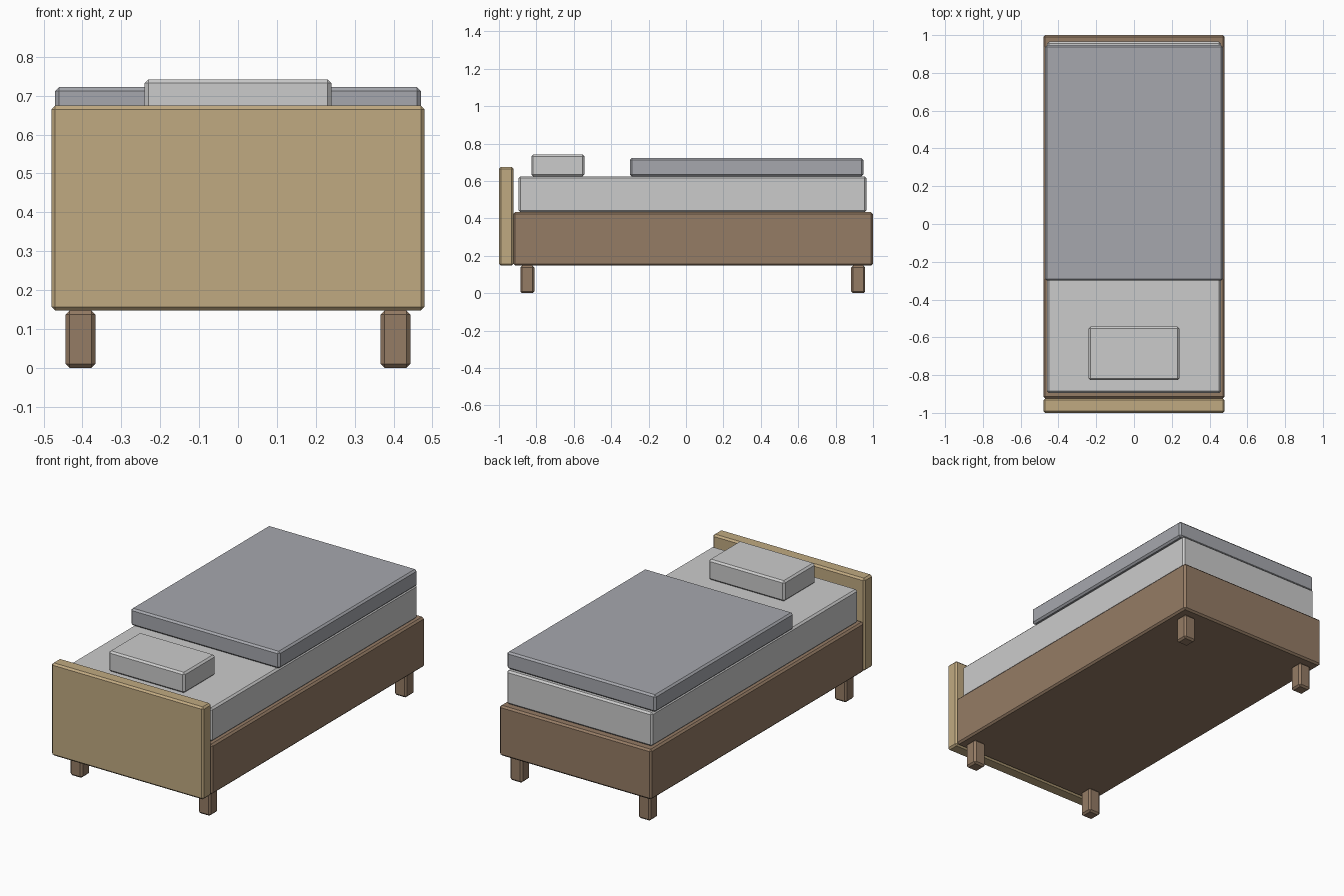
import bpy

if "Cube" in bpy.data.objects:
    bpy.data.objects.remove(bpy.data.objects["Cube"])


def material(name, color):
    m = bpy.data.materials.new(name)
    m.diffuse_color = (*color, 1)
    m.use_nodes = True
    m.node_tree.nodes["Principled BSDF"].inputs["Base Color"].default_value = m.diffuse_color
    return m


def box(name, x, y, z, mat=None, bevel=0.01):
    """Chamfered box from (min, max) ranges."""
    ranges = (x, y, z)
    bpy.ops.mesh.primitive_cube_add(size=1, location=[(a + b) / 2 for a, b in ranges])
    ob = bpy.context.object
    ob.name = name
    ob.scale = [b - a for a, b in ranges]
    bpy.ops.object.transform_apply(location=False, rotation=False, scale=True)
    mod = ob.modifiers.new("chamfer", 'BEVEL')
    mod.width = bevel
    mod.segments = 1
    if mat:
        ob.data.materials.append(mat)
    return ob


brown = material("dark_wood", (0.30, 0.20, 0.13))
tan = material("light_wood", (0.53, 0.40, 0.22))
blue_grey = material("blanket_cloth", (0.38, 0.39, 0.42))

# Wooden base and headboard
box("bed_frame", (-0.48, 0.48), (-0.923, 1.0), (0.147, 0.433), brown)
box("headboard", (-0.48, 0.48), (-1.0, -0.923), (0.147, 0.675), tan)

# Bedding
box("mattress", (-0.46, 0.46), (-0.895, 0.965), (0.433, 0.625))
box("blanket", (-0.47, 0.47), (-0.30, 0.948), (0.625, 0.722), blue_grey)
box("pillow", (-0.24, 0.24), (-0.827, -0.543), (0.625, 0.742))

# Four legs
for end, y in (("front", -0.848), ("back", 0.92)):
    for side, x in (("left", -0.405), ("right", 0.405)):
        box(f"{end}_{side}_leg", (x - 0.038, x + 0.038), (y - 0.038, y + 0.038),
            (0, 0.147), brown)
